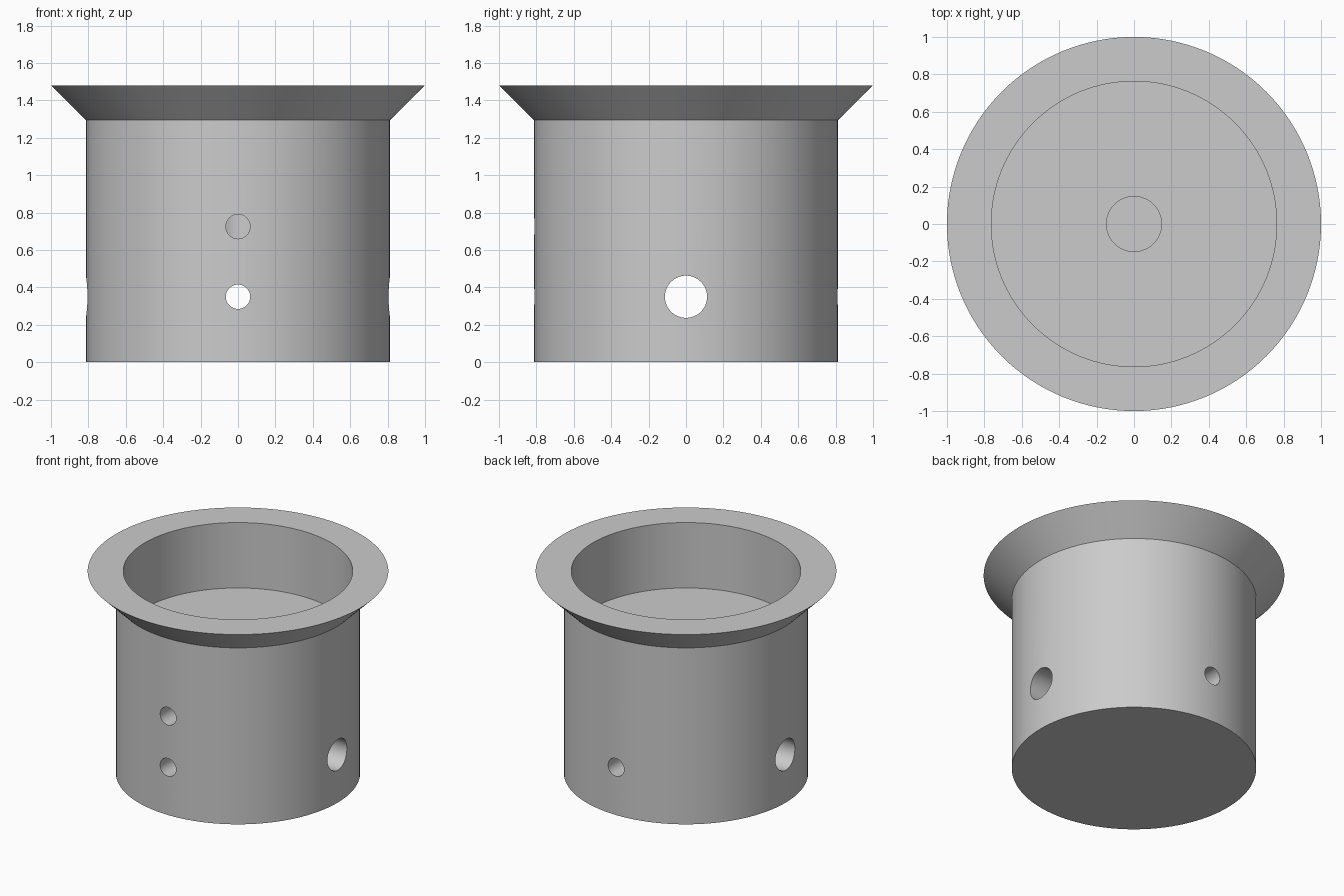
import bpy, bmesh, math
from mathutils import Matrix

default = bpy.data.objects.get("Cube")
if default:
    bpy.data.objects.remove(default, do_unlink=True)

SEGMENTS = 128

# Single plain grey material
grey = bpy.data.materials.new("plain grey")
grey.use_nodes = True
grey.diffuse_color = (0.6, 0.6, 0.6, 1)
grey.node_tree.nodes["Principled BSDF"].inputs["Base Color"].default_value = (0.6, 0.6, 0.6, 1)


def add_object(name, bm):
    mesh = bpy.data.meshes.new(name)
    bmesh.ops.recalc_face_normals(bm, faces=bm.faces)
    bm.to_mesh(mesh)
    bm.free()
    mesh.materials.append(grey)
    obj = bpy.data.objects.new(name, mesh)
    bpy.context.collection.objects.link(obj)
    return obj


def lathe(name, profile):
    """Revolve a radius/height profile about the z axis."""
    bm = bmesh.new()
    verts = [bm.verts.new((r, 0, z)) for r, z in profile]
    edges = [bm.edges.new(pair) for pair in zip(verts, verts[1:])]
    bmesh.ops.spin(bm, geom=verts + edges, cent=(0, 0, 0), axis=(0, 0, 1),
                   angle=math.tau, steps=SEGMENTS, use_merge=True)
    bmesh.ops.remove_doubles(bm, verts=bm.verts, dist=0.0001)
    return add_object(name, bm)


def drill(target, name, radius, length, centre, axis):
    """Cut a round hole along an axis."""
    turn = {"X": Matrix.Rotation(math.pi / 2, 4, "Y"),
            "Y": Matrix.Rotation(math.pi / 2, 4, "X")}[axis]
    bm = bmesh.new()
    bmesh.ops.create_cone(bm, cap_ends=True, segments=48, radius1=radius,
                          radius2=radius, depth=length,
                          matrix=Matrix.Translation(centre) @ turn)
    cutter = add_object(name, bm)
    cutter.hide_render = True
    mod = target.modifiers.new(name, "BOOLEAN")
    mod.operation = "DIFFERENCE"
    mod.solver = "EXACT"
    mod.object = cutter
    bpy.context.view_layer.objects.active = target
    bpy.ops.object.modifier_apply(modifier=name)
    bpy.data.objects.remove(cutter, do_unlink=True)


# Solid body with flared rim, shallow recess and central blind bore
body = lathe("flanged_body", [
    (0, 0), (0.813, 0), (0.813, 1.295), (1, 1.48),
    (0.763, 1.48), (0.763, 1.0), (0.147, 1.0), (0.147, 0.2), (0, 0.2)])

# Side, front-to-back and upper front holes
drill(body, "side_hole", 0.113, 2.4, (0, 0, 0.35), "X")
drill(body, "lower_hole", 0.065, 2.4, (0, 0, 0.35), "Y")
drill(body, "upper_front_hole", 0.065, 1.2, (0, -0.6, 0.725), "Y")

# Smooth the round walls, keep the rims crisp
bpy.ops.object.select_all(action="DESELECT")
body.select_set(True)
bpy.context.view_layer.objects.active = body
bpy.ops.object.shade_smooth_by_angle(angle=math.radians(30))
